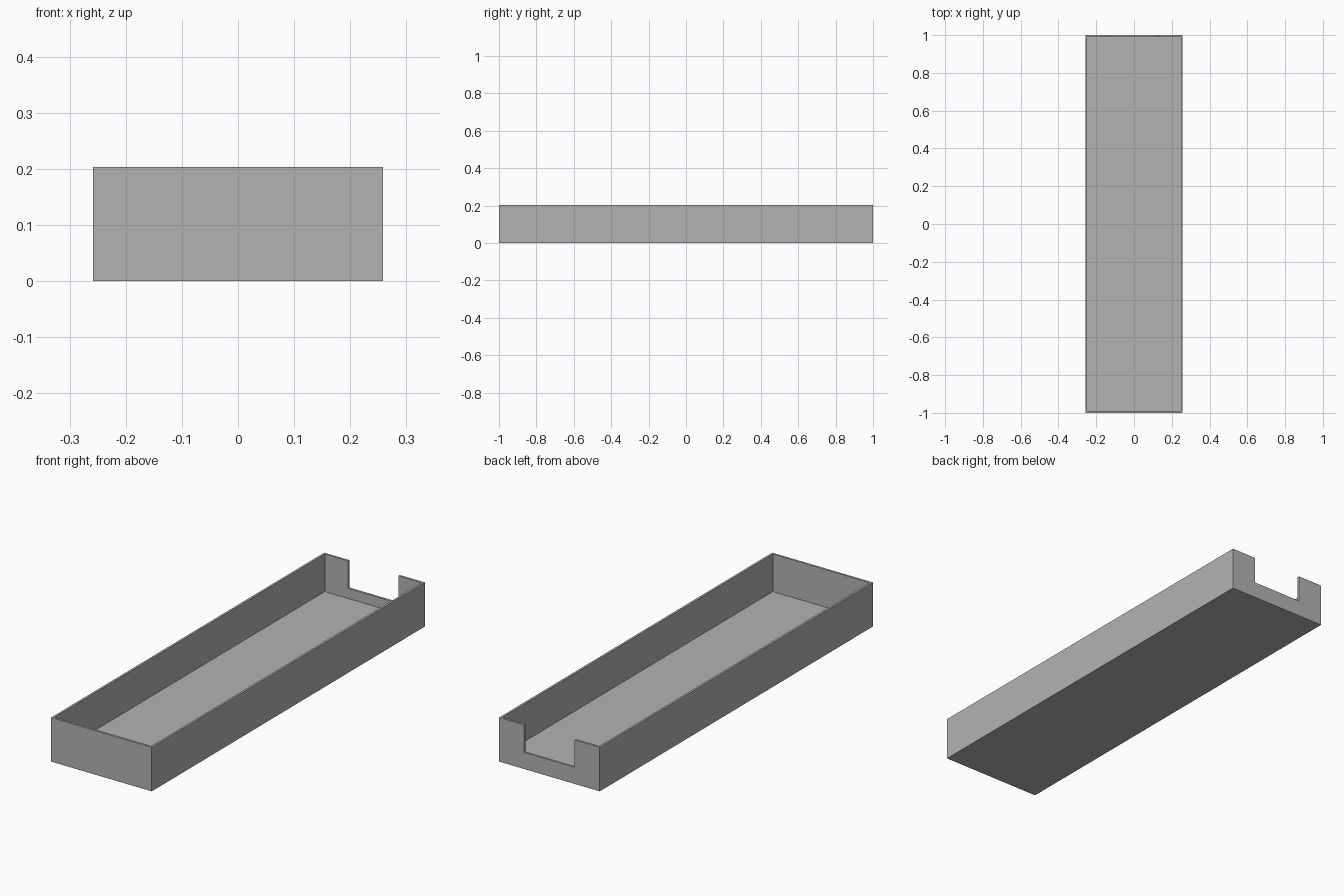
import bpy
import bmesh

WIDTH, LENGTH, HEIGHT = 0.516, 2.0, 0.204
WALL, FLOOR = 0.01, 0.03
NOTCH_HALF, NOTCH_Z = 0.129, 0.077

cube = bpy.data.objects.get("Cube")
if cube:
    bpy.data.objects.remove(cube, do_unlink=True)

# Plain grey plastic
grey = bpy.data.materials.new("plain_grey")
grey.use_nodes = True
colour = (0.45, 0.45, 0.45, 1)
grey.diffuse_color = colour
grey.node_tree.nodes["Principled BSDF"].inputs["Base Color"].default_value = colour


def in_notch(point):
    return point.y > 0 and abs(point.x) < NOTCH_HALF and point.z > NOTCH_Z


# Solid block sliced along the wall, floor and notch planes
bm = bmesh.new()
bmesh.ops.create_cube(bm, size=1)
for v in bm.verts:
    v.co = (v.co.x * WIDTH, v.co.y * LENGTH, (v.co.z + 0.5) * HEIGHT)
inner_x, inner_y = WIDTH / 2 - WALL, LENGTH / 2 - WALL

# Pull the cavity down from an inset of the top face
top = max(bm.faces, key=lambda f: f.calc_center_median().z)
bmesh.ops.inset_region(bm, faces=[top], thickness=WALL, use_even_offset=True)
cavity = bmesh.ops.extrude_discrete_faces(bm, faces=[top])["faces"][0]
for v in cavity.verts:
    v.co.z = FLOOR

# Slice the back wall around the notch
for co, no in (((-NOTCH_HALF, 0, 0), (1, 0, 0)), ((NOTCH_HALF, 0, 0), (1, 0, 0)),
               ((0, 0, NOTCH_Z), (0, 0, 1))):
    back = [f for f in bm.faces if all(v.co.y > inner_y - 0.001 for v in f.verts)]
    edges = {e for f in back for e in f.edges}
    verts = {v for f in back for v in f.verts}
    bmesh.ops.bisect_plane(bm, geom=back + list(edges) + list(verts),
                           plane_co=co, plane_no=no)

# Remove the notch and bridge its two U-shaped borders
notch = [f for f in bm.faces if in_notch(f.calc_center_median())]
bmesh.ops.delete(bm, geom=notch, context="FACES")
border = [e for e in bm.edges if e.is_boundary]
rim = [e for e in border if abs(e.verts[0].co.y - e.verts[1].co.y) < 0.001]
bmesh.ops.bridge_loops(bm, edges=rim)
bmesh.ops.recalc_face_normals(bm, faces=bm.faces)

mesh = bpy.data.meshes.new("open_tray")
bm.to_mesh(mesh)
bm.free()
mesh.materials.append(grey)
tray = bpy.data.objects.new("open_tray", mesh)
bpy.context.collection.objects.link(tray)
